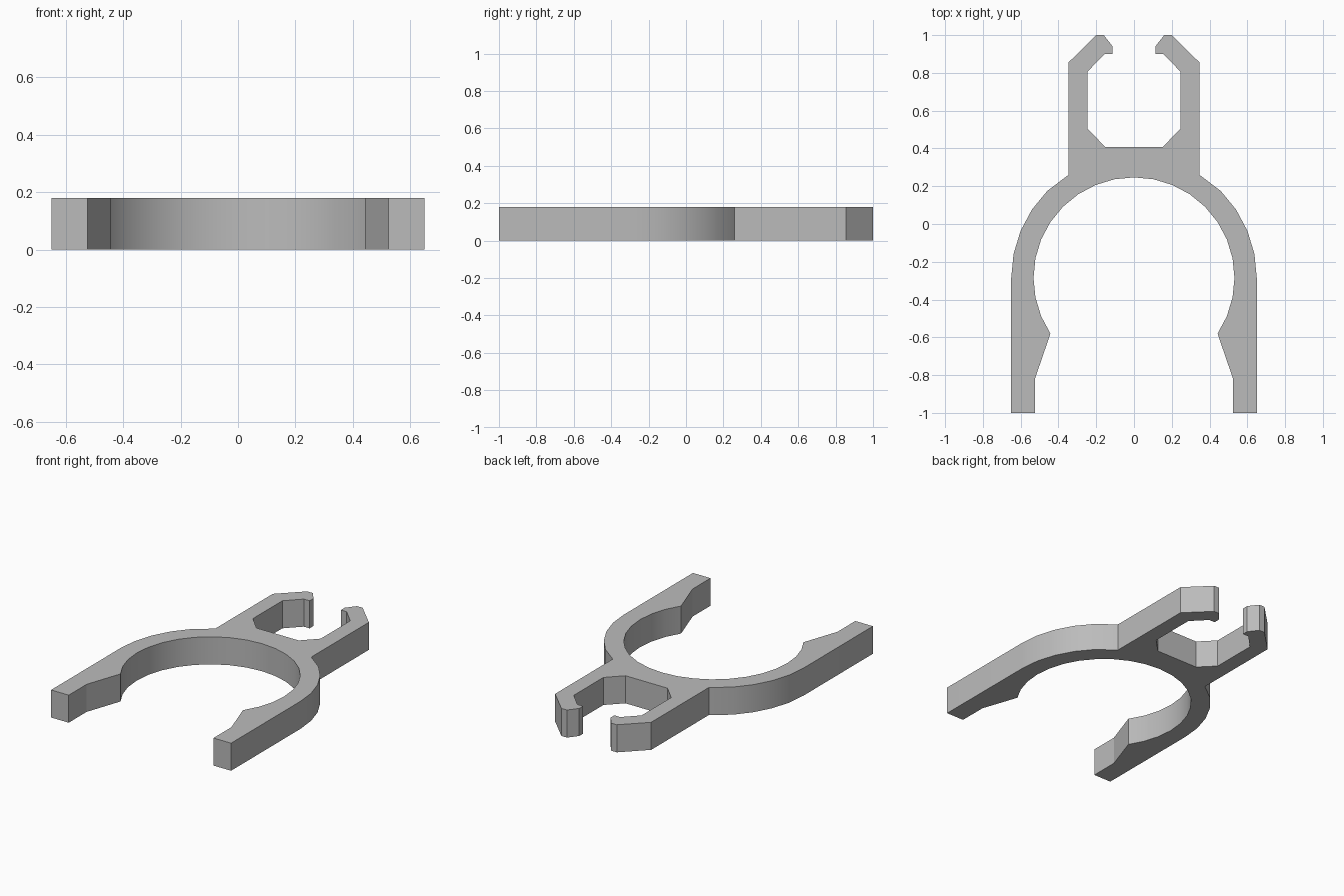
import bpy, bmesh
from math import sin, cos, pi, radians

cube = bpy.data.objects.get("Cube")
if cube:
    bpy.data.objects.remove(cube, do_unlink=True)

HEIGHT = 0.18
RING_Y = -0.285
STEP = pi / 16


def arc(radius, first, last):
    """Points on the ring, counted in steps of a 32-sided circle."""
    turn = 1 if last > first else -1
    return [(radius * cos(i * STEP), RING_Y + radius * sin(i * STEP))
            for i in range(first, last + turn, turn)]


# Right half of the outline: inner ring, leg, outer ring, then the small hook
half = arc(0.532, 8, -3)
half += [(0.523, -0.815), (0.523, -1.0), (0.65, -1.0)]
half += arc(0.65, 0, 5)[:-1]
half += [(0.347, 0.26), (0.347, 0.855), (0.2, 1.0), (0.16, 1.0),
         (0.113, 0.94), (0.113, 0.9), (0.155, 0.9), (0.245, 0.808),
         (0.245, 0.503), (0.152, 0.408)]

# Mirror the half, skipping the shared point on the centre line
outline = half + [(-x, y) for x, y in reversed(half[1:])]

# Extrude the closed outline into a solid clip
bm = bmesh.new()
base = bm.faces.new([bm.verts.new((x, y, 0)) for x, y in outline])
extruded = bmesh.ops.extrude_face_region(bm, geom=[base], use_keep_orig=True)
top = [g for g in extruded["geom"] if isinstance(g, bmesh.types.BMVert)]
bmesh.ops.translate(bm, verts=top, vec=(0, 0, HEIGHT))
bmesh.ops.recalc_face_normals(bm, faces=bm.faces)
mesh = bpy.data.meshes.new("double_clip")
bm.to_mesh(mesh)
bm.free()
clip = bpy.data.objects.new("double_clip", mesh)
bpy.context.collection.objects.link(clip)

# Plain grey plastic
grey = bpy.data.materials.new("grey_plastic")
grey.use_nodes = True
colour = (0.5, 0.5, 0.5, 1)
grey.diffuse_color = colour
grey.node_tree.nodes["Principled BSDF"].inputs["Base Color"].default_value = colour
mesh.materials.append(grey)

# Smooth ring walls, crisp corners
bpy.ops.object.select_all(action="DESELECT")
clip.select_set(True)
bpy.context.view_layer.objects.active = clip
bpy.ops.object.shade_smooth_by_angle(angle=radians(14))
